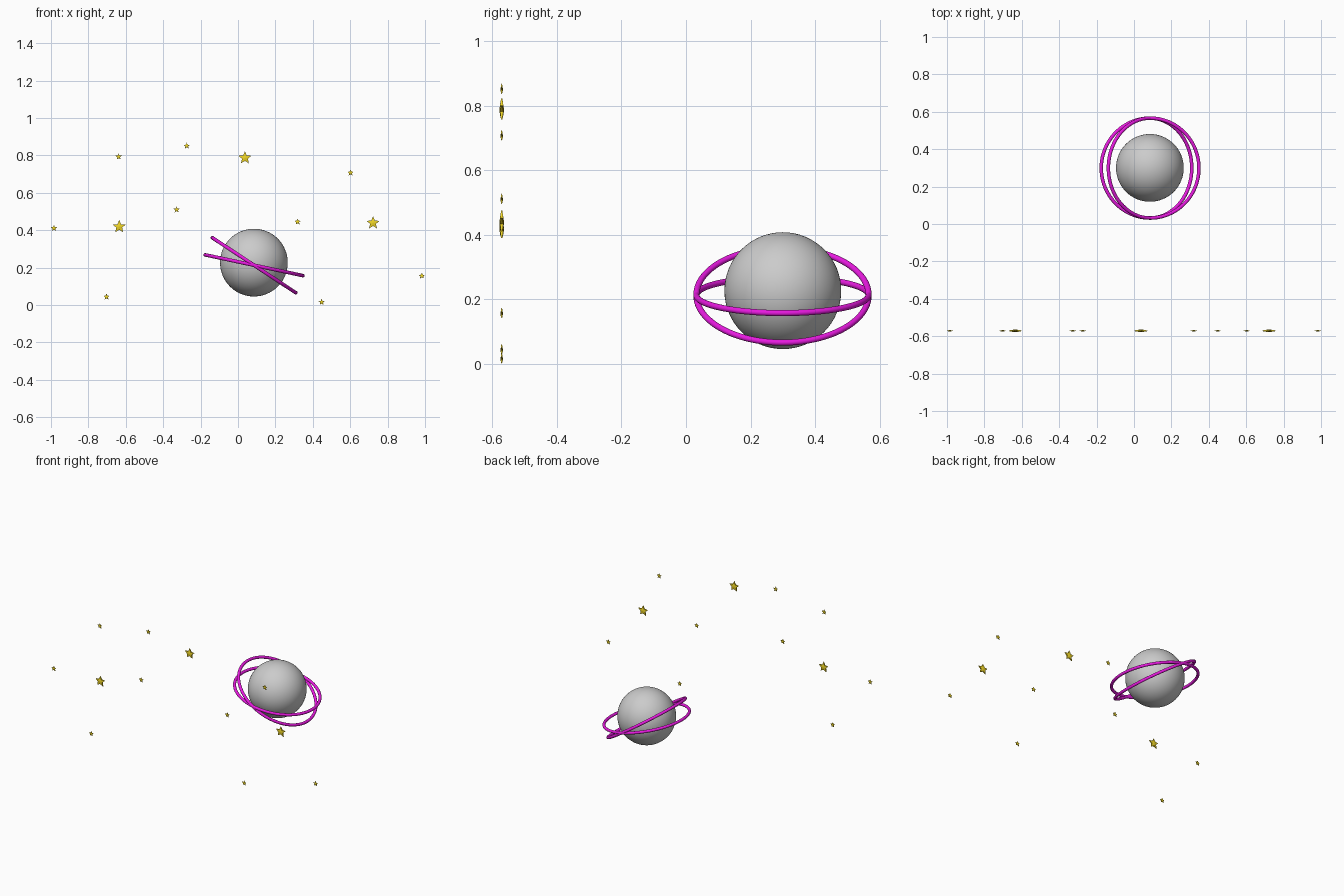
import bpy, bmesh
from math import radians, sin, cos, pi

if "Cube" in bpy.data.objects:
    bpy.data.objects.remove(bpy.data.objects["Cube"])


def material(name, color):
    m = bpy.data.materials.new(name)
    m.diffuse_color = color
    m.use_nodes = True
    m.node_tree.nodes["Principled BSDF"].inputs["Base Color"].default_value = m.diffuse_color
    return m


magenta = material("magenta", (0.8, 0.01, 0.74, 1))
gold = material("gold", (0.88, 0.68, 0.02, 1))

# Planet
bpy.ops.mesh.primitive_uv_sphere_add(segments=64, ring_count=32, radius=0.181,
                                     location=(0.085, 0.3, 0.227))
bpy.context.object.name = "planet"
bpy.ops.object.shade_smooth()

# Two tilted orbit rings
for name, tilt in (("shallow_ring", 12), ("steep_ring", 33.4)):
    bpy.ops.mesh.primitive_torus_add(major_segments=96, minor_segments=16,
                                     major_radius=0.267, minor_radius=0.0095,
                                     location=(0.086, 0.299, 0.213),
                                     rotation=(0, radians(tilt), 0))
    ring = bpy.context.object
    ring.name = name
    ring.data.materials.append(magenta)
    bpy.ops.object.shade_smooth()


def star(name, x, z, radius, depth):
    """Five-pointed star facing -y, thickest in the middle, thin at the tips."""
    bm = bmesh.new()
    loops, hubs = [], []
    for side in (-1, 1):
        loop = []
        for i in range(10):
            tip = i % 2 == 0
            r = radius if tip else radius * 0.45
            y = side * depth * (0.25 if tip else 0.7)
            a = pi / 2 + i * pi / 5
            loop.append(bm.verts.new((r * cos(a), y, r * sin(a))))
        loops.append(loop)
        hubs.append(bm.verts.new((0, side * depth, 0)))
    for i in range(10):
        j = (i + 1) % 10
        for loop, hub in zip(loops, hubs):
            bm.faces.new((loop[i], loop[j], hub))
        bm.faces.new((loops[0][i], loops[0][j], loops[1][j], loops[1][i]))
    bmesh.ops.recalc_face_normals(bm, faces=bm.faces)
    mesh = bpy.data.meshes.new(name)
    bm.to_mesh(mesh)
    bm.free()
    mesh.materials.append(gold)
    obj = bpy.data.objects.new(name, mesh)
    obj.location = (x, -0.571, z)
    bpy.context.collection.objects.link(obj)


# Large stars
for i, (x, z) in enumerate([(0.037, 0.787), (-0.635, 0.419), (0.722, 0.439)]):
    star(f"large_star_{i + 1}", x, z, 0.036, 0.0075)

# Small stars
small = [(-0.274, 0.851), (-0.638, 0.793), (0.602, 0.707), (-0.328, 0.51),
         (0.319, 0.445), (-0.984, 0.411), (0.983, 0.156), (0.447, 0.016),
         (-0.703, 0.044)]
for i, (x, z) in enumerate(small):
    star(f"small_star_{i + 1}", x, z, 0.0175, 0.004)
